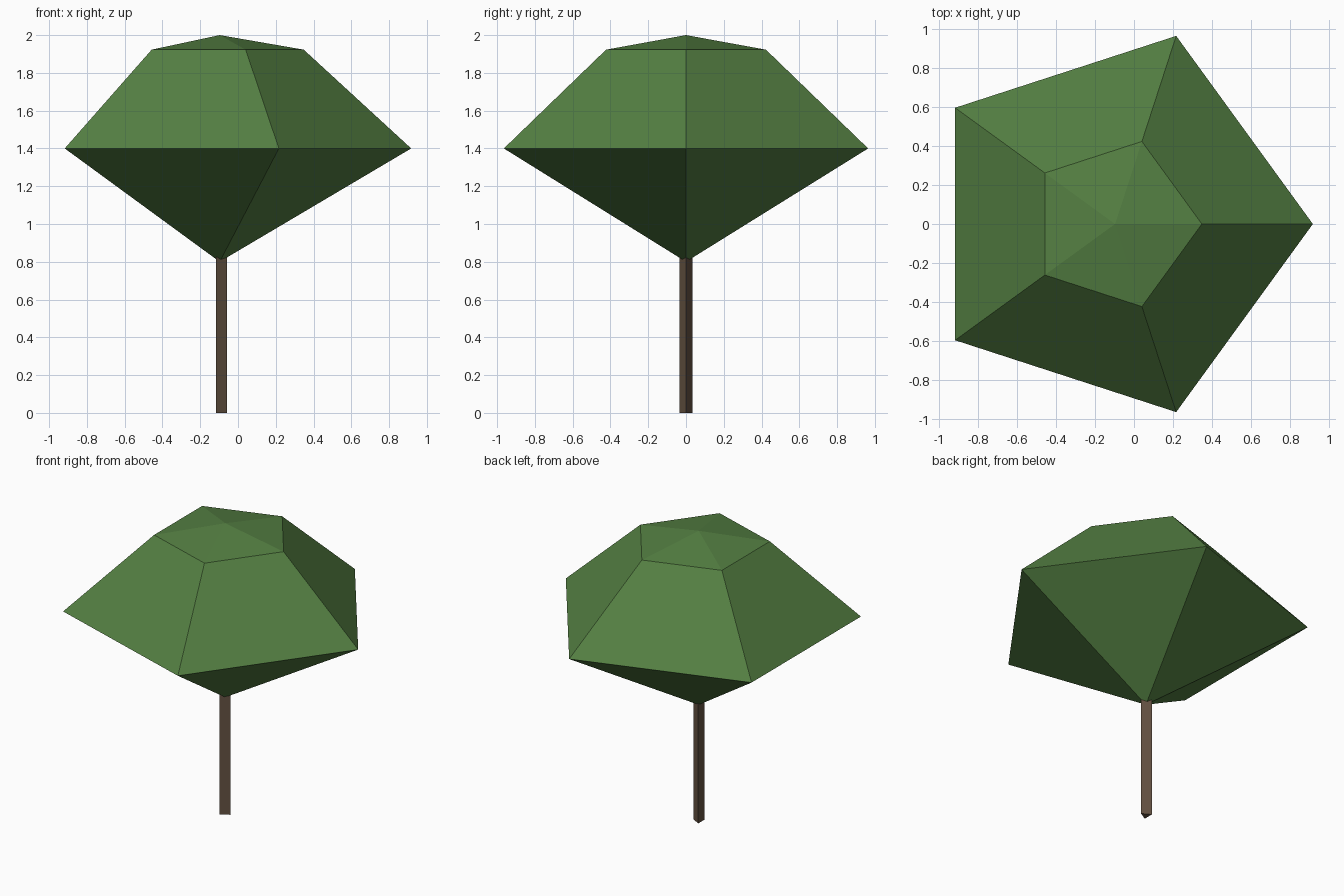
import bpy, bmesh, math

if "Cube" in bpy.data.objects:
    bpy.data.objects.remove(bpy.data.objects["Cube"])

CENTRE_X = -0.097  # trunk axis


def material(name, rgb):
    m = bpy.data.materials.new(name)
    m.diffuse_color = (*rgb, 1.0)
    m.use_nodes = True
    m.node_tree.nodes["Principled BSDF"].inputs["Base Color"].default_value = m.diffuse_color
    return m


def lathe(name, sides, profile, mat):
    """Flat-shaded solid of rings (radius, z); radius 0 makes a point."""
    bm = bmesh.new()
    rings = []
    for r, z in profile:
        count = sides if r > 0 else 1
        rings.append([bm.verts.new((CENTRE_X + r * math.cos(math.tau * i / sides),
                                    r * math.sin(math.tau * i / sides), z))
                      for i in range(count)])
    for low, high in zip(rings, rings[1:]):
        for i in range(sides):
            j = (i + 1) % sides
            corners = [low[i % len(low)], low[j % len(low)],
                       high[j % len(high)], high[i % len(high)]]
            bm.faces.new(list(dict.fromkeys(corners)))
    # close open ends
    for ring in (rings[0], rings[-1]):
        if len(ring) > 1:
            bm.faces.new(ring)
    bmesh.ops.recalc_face_normals(bm, faces=bm.faces)
    mesh = bpy.data.meshes.new(name)
    bm.to_mesh(mesh)
    bm.free()
    mesh.materials.append(mat)
    obj = bpy.data.objects.new(name, mesh)
    bpy.context.collection.objects.link(obj)
    return obj


leaf_green = material("leaf_green", (0.089, 0.214, 0.055))
bark_brown = material("bark_brown", (0.127, 0.084, 0.054))

# Three-sided trunk, tucked slightly into the crown
lathe("trunk", 3, [(0.04, 0.0), (0.04, 0.825)], bark_brown)

# Five-sided crown: point below, wide rim, shoulder, shallow peak
lathe("crown", 5, [(0, 0.8), (1.014, 1.4), (0.445, 1.923), (0, 2.0)], leaf_green)
